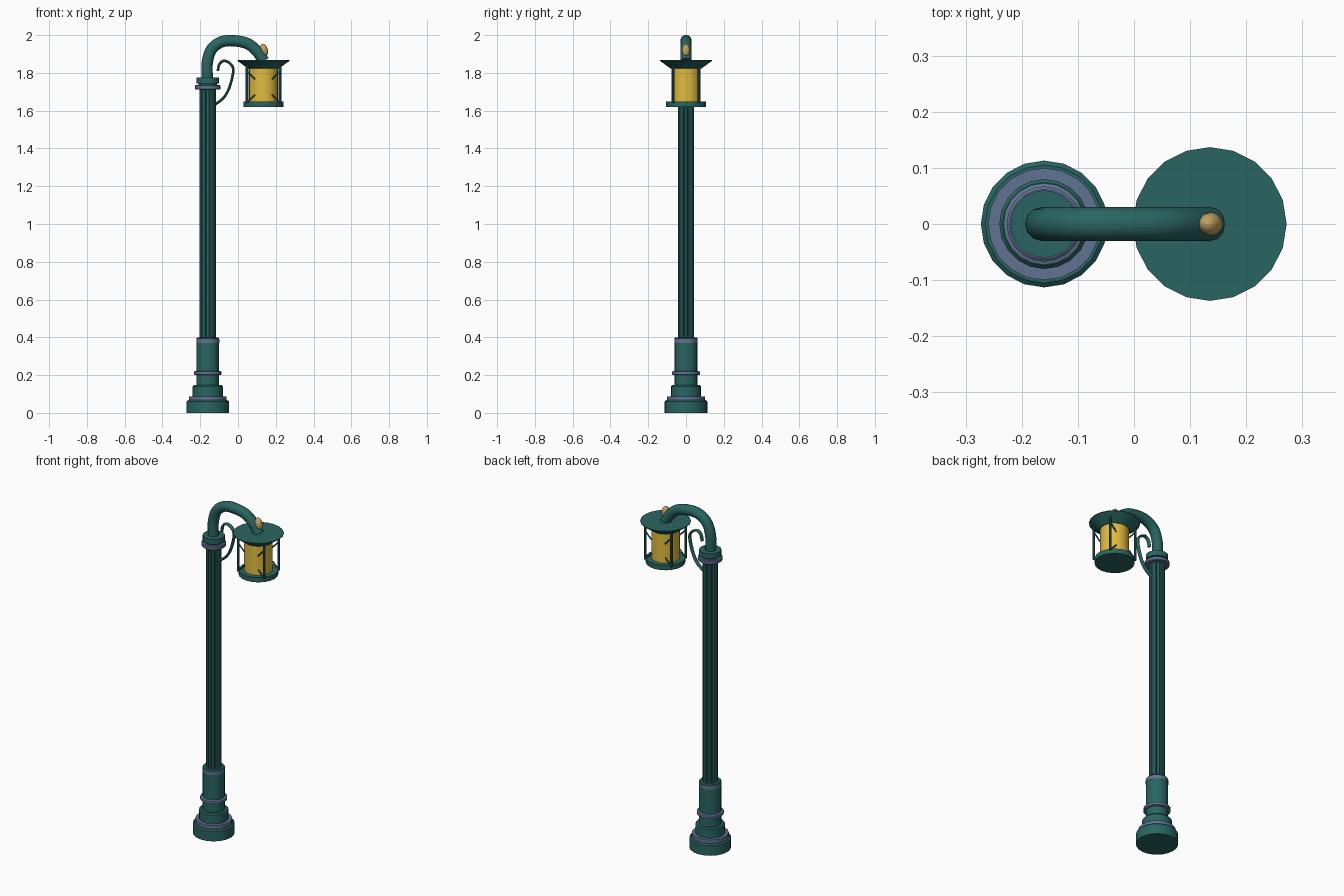
import bpy, bmesh
from math import sin, cos, pi, radians
from mathutils import Vector

if "Cube" in bpy.data.objects:
    bpy.data.objects.remove(bpy.data.objects["Cube"])

POST_X, LAMP_X = -0.16, 0.135


def material(name, r, g, b):
    m = bpy.data.materials.new(name)
    m.diffuse_color = (r, g, b, 1)
    m.use_nodes = True
    m.node_tree.nodes["Principled BSDF"].inputs["Base Color"].default_value = m.diffuse_color
    return m


GREEN = material("green_paint", 0.022, 0.13, 0.12)
BLUE = material("blue_grey_trim", 0.12, 0.17, 0.29)
GLASS = material("amber_glass", 0.75, 0.5, 0.05)
GOLD = material("gold", 0.55, 0.36, 0.12)


def skin(name, rings, mat, angle=35):
    """Join rings of points into a closed, capped tube."""
    bm = bmesh.new()
    loops = [[bm.verts.new(p) for p in ring] for ring in rings]
    n = len(loops[0])
    for a, b in zip(loops, loops[1:]):
        for i in range(n):
            j = (i + 1) % n
            bm.faces.new((a[i], a[j], b[j], b[i]))
    bm.faces.new(loops[0][::-1])
    bm.faces.new(loops[-1])
    bmesh.ops.recalc_face_normals(bm, faces=bm.faces)
    mesh = bpy.data.meshes.new(name)
    bm.to_mesh(mesh)
    bm.free()
    mesh.materials.append(mat)
    ob = bpy.data.objects.new(name, mesh)
    bpy.context.collection.objects.link(ob)
    bpy.context.view_layer.objects.active = ob
    ob.select_set(True)
    bpy.ops.object.shade_smooth_by_angle(angle=radians(angle))
    ob.select_set(False)
    return ob


def turned(name, x, profile, mat, sides=20, y=0.0):
    """Lathe a (radius, height) profile about a vertical axis."""
    rings = [[(x + r * cos(2 * pi * i / sides), y + r * sin(2 * pi * i / sides), z)
              for i in range(sides)] for r, z in profile]
    return skin(name, rings, mat)


def sweep(name, pts, half_y, half_n, mat, sides=12, steps=5, y=0.0):
    """Sweep an oval along a smooth path in the xz plane."""
    p = [Vector((a, y, b)) for a, b in pts]
    if steps > 1:
        q = [2 * p[0] - p[1]] + p + [2 * p[-1] - p[-2]]
        path = []
        for a, b, c, d in zip(q, q[1:], q[2:], q[3:]):
            for k in range(steps):
                t = k / steps
                path.append(0.5 * (2 * b + (c - a) * t + (2 * a - 5 * b + 4 * c - d) * t * t
                                   + (3 * b - a - 3 * c + d) * t ** 3))
        p = path + [p[-1]]
    rings = []
    for i, c in enumerate(p):
        tan = (p[min(i + 1, len(p) - 1)] - p[max(i - 1, 0)]).normalized()
        nor = Vector((tan.z, 0, -tan.x))
        rings.append([c + nor * half_n * cos(2 * pi * k / sides)
                      + Vector((0, half_y * sin(2 * pi * k / sides), 0)) for k in range(sides)])
    return skin(name, rings, mat, 50)


# stepped base and its trim rings
turned("base", POST_X, [(0.113, 0), (0.113, 0.06), (0.105, 0.067), (0.08, 0.067), (0.08, 0.14),
                        (0.074, 0.147), (0.06, 0.147), (0.06, 0.395), (0.055, 0.40)], GREEN)
turned("base_lower_ring", POST_X, [(0.1, 0.065), (0.1, 0.088)], BLUE)
turned("base_middle_ring", POST_X, [(0.066, 0.2), (0.073, 0.203), (0.073, 0.218), (0.066, 0.221)], BLUE)
turned("base_upper_ring", POST_X, [(0.061, 0.37), (0.061, 0.39)], BLUE)

# fluted shaft: three points per rib
section = []
for i in range(12):
    for off, r in ((-0.28, 0.043), (0.28, 0.043), (0.5, 0.036)):
        a = 2 * pi * (i + off) / 12
        section.append((POST_X + r * cos(a), r * sin(a)))
skin("fluted_shaft", [[(x, y, z) for x, y in section] for z in (0.39, 1.73)], GREEN, 20)

# collar at the top of the shaft
turned("collar_ring", POST_X, [(0.062, 1.712), (0.067, 1.716), (0.067, 1.732), (0.062, 1.736)], BLUE)
turned("collar", POST_X, [(0.05, 1.73), (0.05, 1.744), (0.06, 1.744), (0.06, 1.775)], GREEN)

# curved arm, finial and scroll bracket
sweep("arm", [(-0.162, 1.765), (-0.163, 1.85), (-0.14, 1.925), (-0.085, 1.965), (-0.02, 1.97),
              (0.05, 1.955), (0.1, 1.915), (0.137, 1.862)], 0.03, 0.03, GREEN)
finial = turned("finial", 0, [(max(0.021 * sin(pi * k / 8), 0.001), -0.035 * cos(pi * k / 8))
                              for k in range(9)], GOLD, 12)
finial.location = (0.137, 0, 1.92)
finial.rotation_euler.y = radians(-15)
sweep("scroll_bracket", [(-0.107, 1.81), (-0.099, 1.845), (-0.075, 1.864), (-0.04, 1.848),
                         (-0.025, 1.81), (-0.045, 1.725), (-0.075, 1.67), (-0.12, 1.633)],
      0.012, 0.007, GREEN, sides=8)

# lantern: flared cap, glass and floor
turned("lantern_cap", LAMP_X, [(0.08, 1.822), (0.137, 1.863), (0.137, 1.867)], GREEN)
turned("lantern_glass", LAMP_X, [(0.077, 1.645), (0.077, 1.825)], GLASS)
turned("lantern_floor", LAMP_X, [(0.107, 1.62), (0.107, 1.648)], GREEN)

# corner rods with small diagonal braces
for sx, side in ((-1, "left"), (1, "right")):
    for sy, face in ((-1, "front"), (1, "back")):
        x, y = LAMP_X + sx * 0.087, sy * 0.068
        turned(f"rod_{face}_{side}", x, [(0.007, 1.64), (0.007, 1.845)], GREEN, 8, y)
        for level, z0, z1 in (("upper", 1.81, 1.766), ("lower", 1.642, 1.684)):
            sweep(f"brace_{level}_{face}_{side}", [(x, z0), (LAMP_X + sx * 0.045, z1)],
                  0.004, 0.004, GREEN, sides=6, steps=1, y=y)
